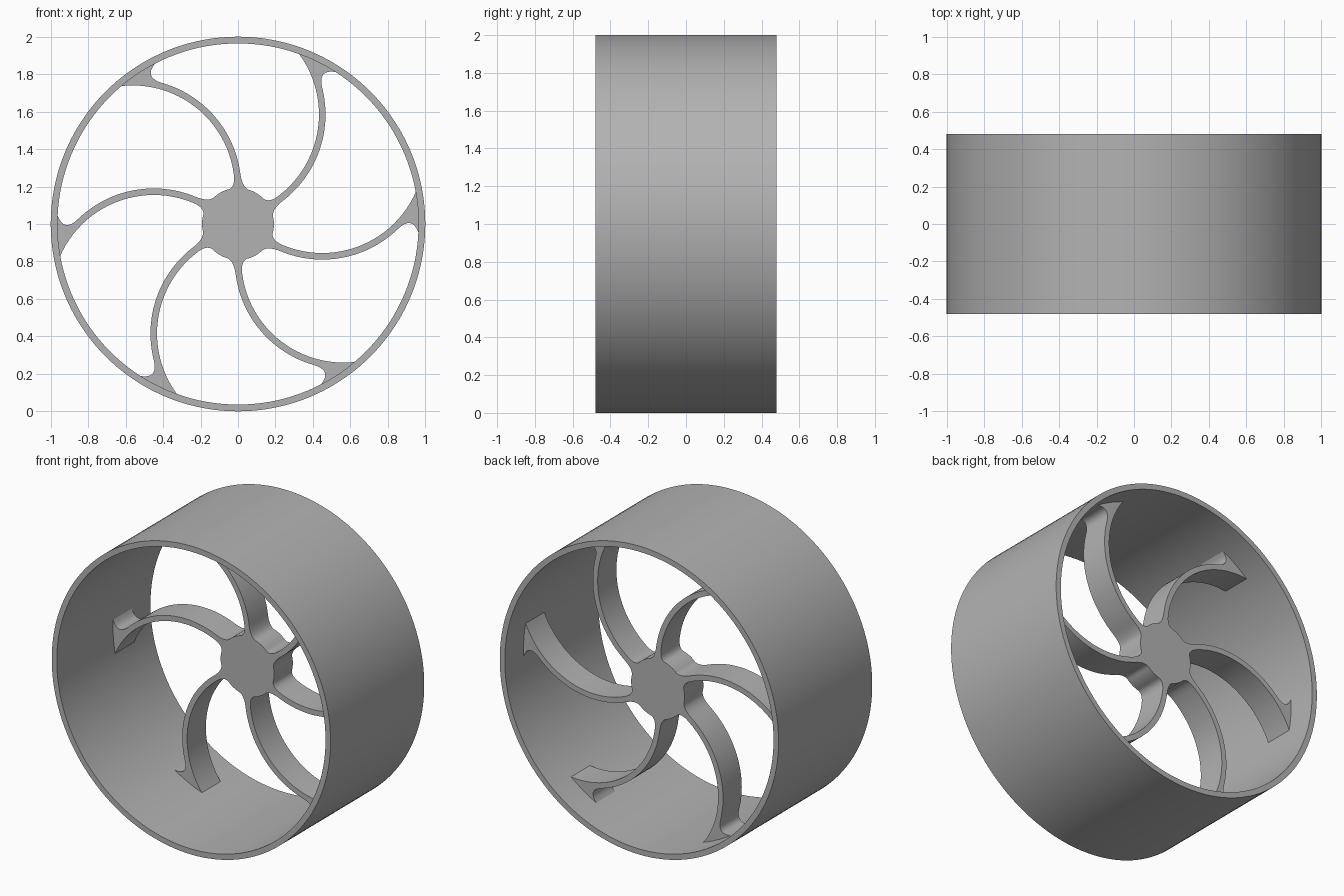
import bpy, bmesh, math
from mathutils import Vector, Matrix

cube = bpy.data.objects.get("Cube")
if cube:
    bpy.data.objects.remove(cube, do_unlink=True)

grey = bpy.data.materials.new("plain grey")
grey.use_nodes = True
colour = (0.45, 0.45, 0.45, 1)
grey.diffuse_color = colour
grey.node_tree.nodes["Principled BSDF"].inputs["Base Color"].default_value = colour

CENTRE = Vector((0, 0, 1))
HALF_WIDTH = 0.48
RIM_OUTER, RIM_INNER = 1.0, 0.964
HUB_RADIUS = 0.192
SPOKES = 6


def finish(name, bm):
    bmesh.ops.recalc_face_normals(bm, faces=bm.faces[:])
    mesh = bpy.data.meshes.new(name)
    bm.to_mesh(mesh)
    bm.free()
    mesh.materials.append(grey)
    obj = bpy.data.objects.new(name, mesh)
    obj.location = CENTRE
    bpy.context.collection.objects.link(obj)
    bpy.ops.object.select_all(action='DESELECT')
    obj.select_set(True)
    bpy.context.view_layer.objects.active = obj
    bpy.ops.object.shade_smooth_by_angle(angle=math.radians(35))
    return obj


def bezier(a, b, c, steps=8):
    a, b, c = Vector(a), Vector(b), Vector(c)
    ts = [i / steps for i in range(steps + 1)]
    return [a * (1 - t) ** 2 + b * 2 * t * (1 - t) + c * t * t for t in ts]


def polar(radius, degrees):
    a = math.radians(degrees)
    return Vector((radius * math.cos(a), radius * math.sin(a)))


# Rim: a rectangular section spun around the axle
bm = bmesh.new()
section = [bm.verts.new((r, y, 0)) for r, y in (
    (RIM_OUTER, -HALF_WIDTH), (RIM_OUTER, HALF_WIDTH),
    (RIM_INNER, HALF_WIDTH), (RIM_INNER, -HALF_WIDTH))]
edges = [bm.edges.new((section[i], section[(i + 1) % 4])) for i in range(4)]
bmesh.ops.spin(bm, geom=section + edges, cent=(0, 0, 0), axis=(0, 1, 0),
               angle=math.tau, steps=144, use_merge=True)
bmesh.ops.remove_doubles(bm, verts=bm.verts[:], dist=0.0001)
finish("rim", bm)

# Spoke edges are two concentric arcs
ARC_CENTRE = Vector((0.45, 0.39))
LOWER, UPPER = 0.58, 0.545


def arc_point(radius, x):
    dx = x - ARC_CENTRE.x
    return Vector((x, ARC_CENTRE.y - math.sqrt(radius ** 2 - dx ** 2)))


def arc(radius, x_start, x_end, steps=24):
    ends = [arc_point(radius, x) - ARC_CENTRE for x in (x_start, x_end)]
    a, b = [math.degrees(math.atan2(e.y, e.x)) for e in ends]
    return [ARC_CENTRE + polar(radius, a + (b - a) * i / steps)
            for i in range(1, steps)]


# One sixth of the outline: root fillet, lower edge, rim notch, upper edge, root fillet, hub arc
sector = bezier(polar(HUB_RADIUS, -51), (0.15, -0.112), arc_point(LOWER, 0.235))
sector += arc(LOWER, 0.235, 0.85)
sector += bezier(arc_point(LOWER, 0.85), (0.93, 0.05), (0.965, -0.05))
sector += [polar(0.982, a) for a in (-3, 2, 6, 10.4)]
sector += [arc_point(UPPER, 0.952)]
sector += arc(UPPER, 0.952, 0.245)
sector += bezier(arc_point(UPPER, 0.245), (0.182, -0.09), polar(HUB_RADIUS, -16))
sector += [polar(HUB_RADIUS, a) for a in range(-11, 9, 5)]

# Hub and spokes: the outline repeated around the axle and given depth
SPOKE_FRONT, SPOKE_DEPTH = 0.096, 0.192
bm = bmesh.new()
outline = []
for i in range(SPOKES):
    turn = Matrix.Rotation(math.tau * i / SPOKES, 2)
    for p in sector:
        q = turn @ p
        outline.append(bm.verts.new((q.x, SPOKE_FRONT, q.y)))
face = bm.faces.new(outline)
result = bmesh.ops.extrude_face_region(bm, geom=[face], use_keep_orig=True)
moved = [g for g in result["geom"] if isinstance(g, bmesh.types.BMVert)]
bmesh.ops.translate(bm, verts=moved, vec=(0, SPOKE_DEPTH, 0))
finish("hub_and_spokes", bm)
